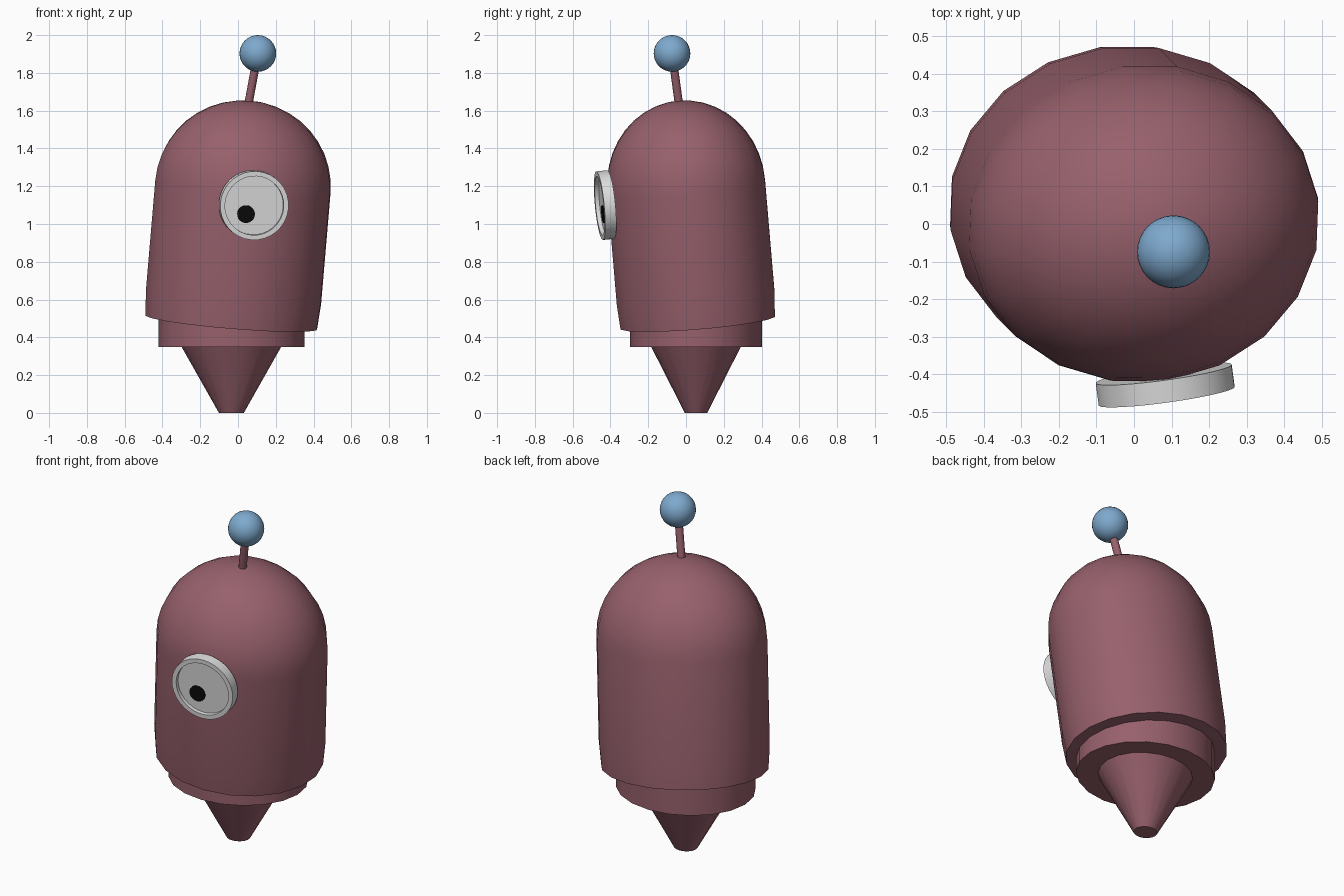
import bpy, bmesh, math
from mathutils import Vector, Matrix

if "Cube" in bpy.data.objects:
    bpy.data.objects.remove(bpy.data.objects["Cube"])


def material(name, rgb):
    m = bpy.data.materials.new(name)
    m.diffuse_color = (*rgb, 1)
    m.use_nodes = True
    m.node_tree.nodes["Principled BSDF"].inputs["Base Color"].default_value = m.diffuse_color
    return m


RED = material("dusty_red", (0.31, 0.118, 0.15))
BLUE = material("soft_blue", (0.21, 0.40, 0.62))
WHITE = material("off_white", (0.74, 0.74, 0.74))
BLACK = material("black", (0.003, 0.003, 0.003))


def finish(name, bm, matrix, mat, angle=35):
    bmesh.ops.recalc_face_normals(bm, faces=bm.faces)
    me = bpy.data.meshes.new(name)
    bm.to_mesh(me)
    bm.free()
    me.transform(matrix)
    me.materials.append(mat)
    ob = bpy.data.objects.new(name, me)
    bpy.context.collection.objects.link(ob)
    bpy.context.view_layer.objects.active = ob
    ob.select_set(True)
    bpy.ops.object.shade_smooth_by_angle(angle=math.radians(angle))
    ob.select_set(False)
    return ob


def lathe(name, profile, sides, matrix, mat):
    """Revolve (radius, height) points around z; zero radius closes to a pole."""
    bm = bmesh.new()
    rings = []
    for r, z in profile:
        n = sides if r > 0 else 1
        rings.append([bm.verts.new((r * math.cos(2 * math.pi * i / sides),
                                    r * math.sin(2 * math.pi * i / sides), z))
                      for i in range(n)])
    for a, b in zip(rings, rings[1:]):
        for i in range(sides):
            j = (i + 1) % sides
            quad = [a[i % len(a)], a[j % len(a)], b[j % len(b)], b[i % len(b)]]
            bm.faces.new(list(dict.fromkeys(quad)))
    return finish(name, bm, matrix, mat)


SCALE = Matrix.Diagonal((1, 0.9, 1, 1))
YAW = Matrix.Rotation(math.radians(8), 4, 'Z')
UP = Vector((0.085, -0.085, 1))
LEAN = Vector((0, 0, 1)).rotation_difference(UP).to_matrix().to_4x4()

# Leaning body: slight taper at the hem, straight wall, round dome
dome = [(0.47 * math.cos(t), 0.72 + 0.46 * math.sin(t))
        for t in (math.pi / 2 * i / 10 for i in range(10))]
body = [(0, 0), (0.46, 0), (0.47, 0.13)] + dome + [(0, 1.18)]
lathe("body", body, 20,
      Matrix.Translation((-0.035, 0.062, 0.48)) @ LEAN @ YAW @ SCALE, RED)

# Upright collar and nozzle below the body
BASE = Matrix.Translation((-0.035, 0.053, 0)) @ SCALE
lathe("collar", [(0, 0.35), (0.387, 0.35), (0.387, 0.56), (0, 0.56)], 20, BASE, RED)
lathe("nozzle", [(0, 0), (0.066, 0), (0.265, 0.352), (0, 0.352)], 20, BASE, RED)

# Eye: rimmed disc with a recessed face, its axis pointing forward
EYE = (Matrix.Translation((0.083, -0.428, 1.1)) @ LEAN @ YAW
       @ Matrix.Rotation(math.pi / 2, 4, 'X'))
lathe("eye", [(0, -0.03), (0.183, -0.03), (0.183, 0.03), (0.157, 0.03),
              (0.157, 0.008), (0, 0.008)], 32, EYE, WHITE)
lathe("pupil", [(0, 0.006), (0.047, 0.006), (0.047, 0.013), (0, 0.013)], 24,
      EYE @ Matrix.Translation((-0.038, -0.05, 0)), BLACK)

# Antenna rod and ball
foot, tip = Vector((0.045, -0.03, 1.58)), Vector((0.105, -0.074, 1.903))
rod = tip - foot
lathe("antenna_rod", [(0, 0), (0.022, 0), (0.022, rod.length), (0, rod.length)], 12,
      Matrix.Translation(foot) @ rod.to_track_quat('Z', 'Y').to_matrix().to_4x4(), RED)
bm = bmesh.new()
bmesh.ops.create_uvsphere(bm, u_segments=32, v_segments=16, radius=0.097)
finish("antenna_ball", bm, Matrix.Translation(tip), BLUE)
